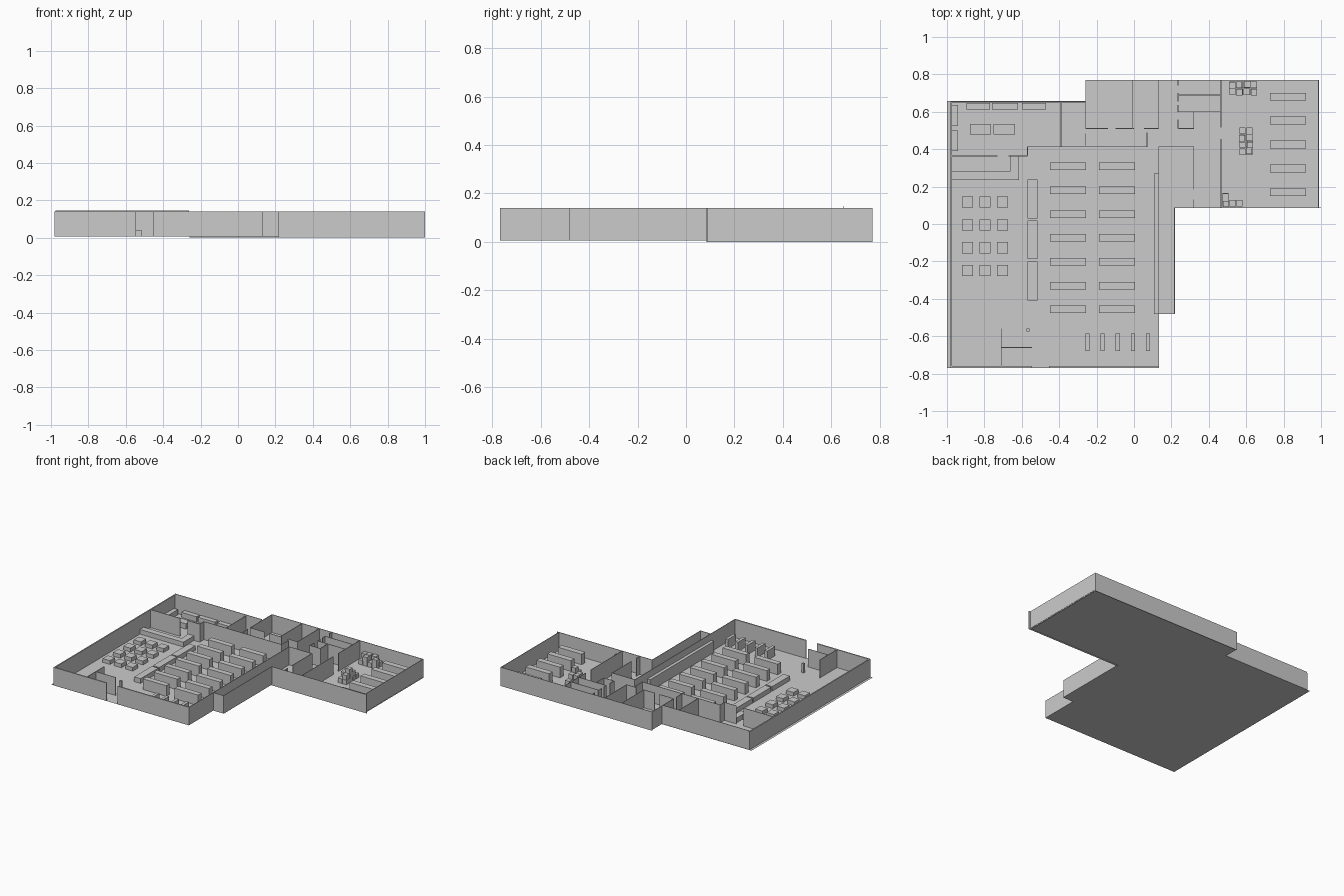
import bpy, bmesh, random

if "Cube" in bpy.data.objects:
    bpy.data.objects.remove(bpy.data.objects["Cube"])

random.seed(4)
F, H = 0.006, 0.14      # floor level, wall top
T = 0.004               # partition thickness


def boxes(name, items):
    """One object from a list of (x0, x1, y0, y1, z0, z1) boxes."""
    bm = bmesh.new()
    for x0, x1, y0, y1, z0, z1 in items:
        vs = bmesh.ops.create_cube(bm, size=1)['verts']
        for v in vs:
            v.co = (x0 + (v.co.x + .5) * (x1 - x0),
                    y0 + (v.co.y + .5) * (y1 - y0),
                    z0 + (v.co.z + .5) * (z1 - z0))
    me = bpy.data.meshes.new(name)
    bm.to_mesh(me)
    bm.free()
    ob = bpy.data.objects.new(name, me)
    bpy.context.collection.objects.link(ob)
    return ob


def walls(name, along_x=(), along_y=(), t=T, z0=F, z1=H):
    """along_x: (y, x0, x1...) pairs of spans; along_y: (x, y0, y1...)."""
    out = []
    for c, *s in along_x:
        out += [(a, b, c - t / 2, c + t / 2, z0, z1) for a, b in zip(s[::2], s[1::2])]
    for c, *s in along_y:
        out += [(c - t / 2, c + t / 2, a, b, z0, z1) for a, b in zip(s[::2], s[1::2])]
    return boxes(name, out)


def sized(cx, cy, w, d, z0, z1):
    return (cx - w / 2, cx + w / 2, cy - d / 2, cy + d / 2, z0, z1)


# Floor sheet
outline = [(-1, -.77), (.132, -.77), (.132, -.48), (.22, -.48), (.22, .085),
           (.99, .085), (.99, .77), (-.26, .77), (-.26, .657), (-1, .657)]
me = bpy.data.meshes.new("floor")
me.from_pydata([(x, y, F) for x, y in outline], [], [range(len(outline))])
bpy.context.collection.objects.link(bpy.data.objects.new("floor", me))

# Outer walls
walls("hall_outer_walls", [(-.765, -.98, -.545, -.455, .134)],
      [(-.977, -.767, .655)], t=.009)
walls("hall_back_wall", [(.652, -.975, -.262)], z1=.147)
walls("hall_right_wall", [], [(.132, -.765, .413)])
walls("corridor_outer_walls", [(-.48, .132, .219)], [(.217, -.48, .087)])
walls("stock_room_front_wall", [(.087, .217, 1.0)], z0=0)
walls("stock_room_outer_walls", [(.769, -.26, .988)], [(.986, .085, .77)], z0=0)

# Kitchen partitions
walls("kitchen_partitions",
      [(.363, -.975, -.73, -.67, -.57), (.413, -.572, .072)],
      [(-.57, .363, .413), (-.39, .413, .652)])
# Office partitions
walls("office_partitions",
      [(.511, -.258, -.14, -.10, 0, .053, .132)],
      [(-.258, .42, .485, .511, .77), (-.01, .511, .77),
       (.132, .511, .77), (.07, .413, .49)])
# Washroom partitions
walls("washroom_partitions",
      [(.69, .235, .465), (.60, .235, .465), (.511, .235, .322)],
      [(.235, .511, .56, .60, .635, .655, .70, .74, .77), (.32, .511, .60)])
# Corridor and stock room partitions
walls("stock_partitions", [(.413, .132, .322)],
      [(.32, .185, .413, .087, .13), (.465, .515, .77, .087, .455)])
# Entrance lobby
walls("entrance_screens", [(-.66, -.712, -.545)], [(-.71, -.765, -.56)])
boxes("entrance_post", [sized(-.568, -.568, .016, .016, F, .075)])

# Hall shelving, two columns of seven
boxes("hall_shelves", [sized(x, .308 - i * .1275, .193, .04, F, .085)
                       for x in (-.353, -.091) for i in range(7)])
# Short racks near the front
boxes("front_racks", [sized(-.249 + i * .081, -.632, .022, .092, F, .075)
                      for i in range(5)])
# Stock room shelving
boxes("stock_shelves", [sized(.823, .68 - i * .1275, .193, .042, F, .085)
                        for i in range(5)])
# Tall cabinets along the right wall of the hall
cuts = [.27, .228, .158, .088, .018, -.052, -.122, -.318, -.362, -.482]
boxes("wall_cabinets", [(.107, .13, b, a, F, .09) for a, b in zip(cuts, cuts[1:])])

# Dining tables
boxes("dining_tables", [sized(x, y, .06, .06, F, .034)
                        for x in (-.89, -.797, -.703)
                        for y in (.117, -.006, -.127, -.248)])
# Long counters
boxes("checkout_counters", [(-.57, -.517, y - .208, y, F, .041)
                            for y in (.238, .02, -.2)])
# L-shaped serving counter
boxes("serving_counter", [(-.972, -.615, .235, .28, F, .041),
                          (-.662, -.615, .28, .361, F, .041)])
# Kitchen units
boxes("kitchen_wall_units",
      [(a, b, .612, .648, F, .045) for a, b in ((-.895, -.77), (-.76, -.62), (-.60, -.47))] +
      [(-.972, -.94, a, b, F, .045) for a, b in ((.525, .635), (.39, .50))])
boxes("kitchen_islands", [(a, b, .478, .535, F, .045)
                          for a, b in ((-.877, -.765), (-.75, -.636))])


# Stacked cartons
def cartons(name, x0, y0, nx, ny, heights):
    s, g = .034, .0375
    items = []
    for i in range(nx):
        for j in range(ny):
            for k in range(heights[(i * ny + j) % len(heights)]):
                dx, dy = (random.uniform(-.004, .004) if k else 0 for _ in 'ab')
                x, y, z = x0 + i * g + dx, y0 + j * g + dy, F + k * s
                items.append((x, x + s, y, y + s, z, z + s))
    return boxes(name, items)


cartons("back_cartons", .51, .69, 4, 2, [1, 2, 2, 2, 1, 2, 2, 1])
cartons("middle_cartons", .563, .37, 2, 4, [1, 2, 2, 1, 2, 3, 2, 1])
cartons("front_cartons", .472, .093, 3, 1, [3, 2, 1])
cartons("corner_carton", .472, .132, 1, 1, [2])
